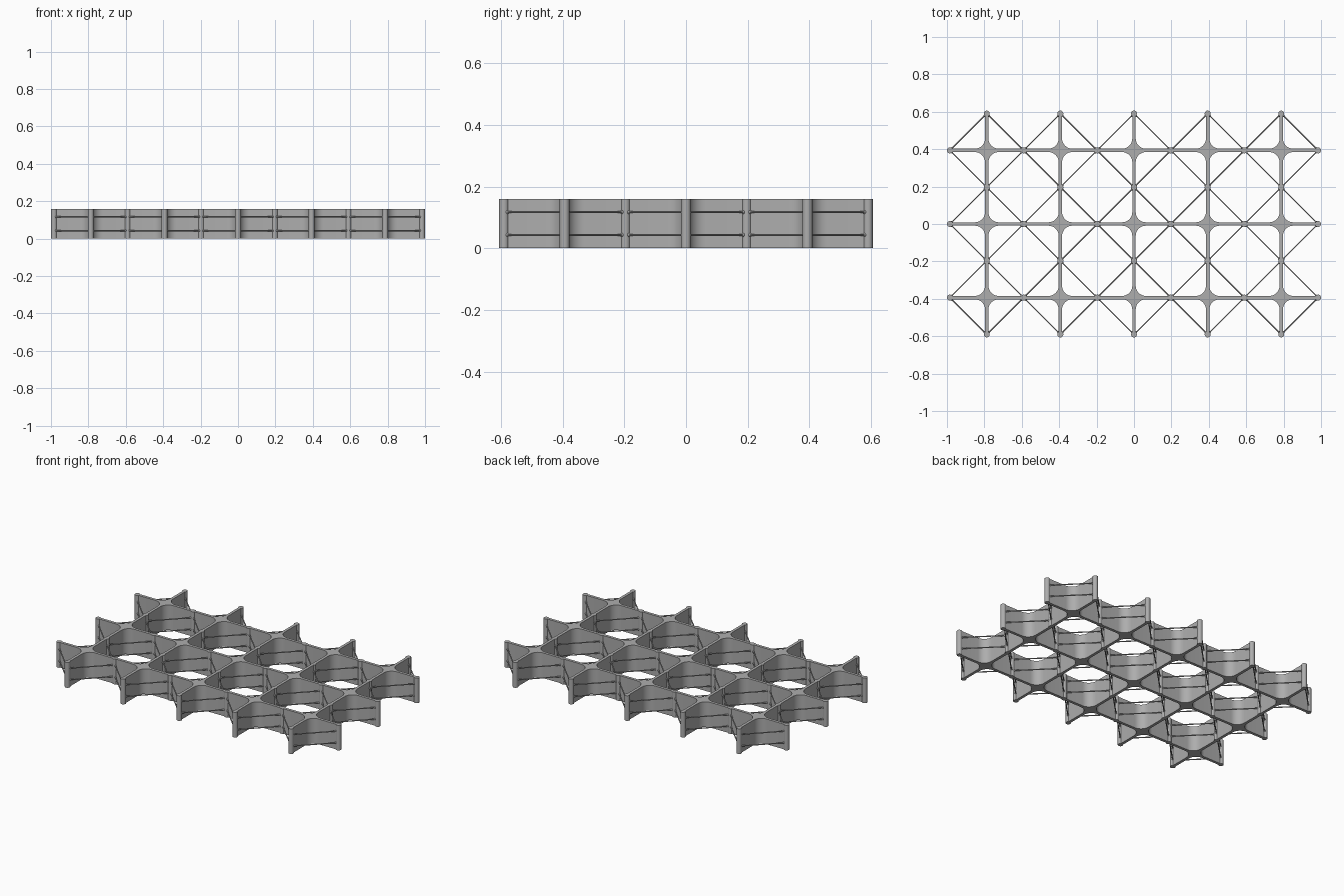
import bpy, bmesh, math
from mathutils import Matrix, Vector

cube = bpy.data.objects.get("Cube")
if cube:
    bpy.data.objects.remove(cube, do_unlink=True)

ARM = 0.1968          # cross centre to arm end
HEIGHT = 0.16
HALF_WALL = 0.009
FILLET = 0.055
POST_R = 0.016
ROD_R = 0.0035
ROD_LEVELS = (0.043, 0.117)

grey = bpy.data.materials.new("light grey")
grey.use_nodes = True
colour = (0.42, 0.42, 0.42, 1)
grey.diffuse_color = colour
grey.node_tree.nodes["Principled BSDF"].inputs["Base Color"].default_value = colour


def finish(bm, name):
    bmesh.ops.recalc_face_normals(bm, faces=bm.faces)
    mesh = bpy.data.meshes.new(name)
    bm.to_mesh(mesh)
    bm.free()
    mesh.materials.append(grey)
    obj = bpy.data.objects.new(name, mesh)
    bpy.context.collection.objects.link(obj)
    bpy.ops.object.select_all(action="DESELECT")
    obj.select_set(True)
    bpy.context.view_layer.objects.active = obj
    bpy.ops.object.shade_smooth_by_angle(angle=math.radians(35))
    return obj


def cylinder(bm, a, b, radius, sides):
    axis = b - a
    turn = axis.to_track_quat("Z", "Y").to_matrix().to_4x4()
    bmesh.ops.create_cone(bm, cap_ends=True, segments=sides, radius1=radius, radius2=radius,
                          depth=axis.length, matrix=Matrix.Translation((a + b) / 2) @ turn)


def cross_outline():
    """Four-armed plan with rounded inner corners."""
    points = []
    centre = HALF_WALL + FILLET
    for quarter in range(4):
        turn = Matrix.Rotation(quarter * math.pi / 2, 3, "Z")
        corner = [Vector((ARM, HALF_WALL, 0))]
        for i in range(9):
            a = -math.pi / 2 - i * math.pi / 16
            corner.append(Vector((centre + FILLET * math.cos(a), centre + FILLET * math.sin(a), 0)))
        corner.append(Vector((HALF_WALL, ARM, 0)))
        points += [turn @ p for p in corner]
    return points


centres = [Vector((2 * ARM * i, 2 * ARM * j, 0)) for i in range(-2, 3) for j in range(-1, 2)]
directions = [Vector((1, 0, 0)), Vector((0, 1, 0)), Vector((-1, 0, 0)), Vector((0, -1, 0))]
up = Vector((0, 0, HEIGHT))

# Cross-shaped walls
bm = bmesh.new()
outline = cross_outline()
for c in centres:
    base = bm.faces.new([bm.verts.new(c + p) for p in outline])
    top = bmesh.ops.extrude_face_region(bm, geom=[base], use_keep_orig=True)
    bmesh.ops.translate(bm, vec=up, verts=[v for v in top["geom"] if isinstance(v, bmesh.types.BMVert)])
finish(bm, "cross_walls")

# Round posts at the arm ends, shared by neighbouring crosses
bm = bmesh.new()
spots = {tuple(round(n, 4) for n in c + d * ARM) for c in centres for d in directions}
for spot in sorted(spots):
    foot = Vector(spot)
    cylinder(bm, foot, foot + up, POST_R, 20)
finish(bm, "end_posts")

# Diagonal tie rods with small ball ends
rods, balls = bmesh.new(), bmesh.new()
for c in centres:
    for k in range(4):
        for z in ROD_LEVELS:
            lift = Vector((0, 0, z))
            a = c + directions[k] * ARM + lift
            b = c + directions[(k + 1) % 4] * ARM + lift
            cylinder(rods, a, b, ROD_R, 10)
            along = (b - a).normalized() * POST_R
            for end in (a + along, b - along):
                bmesh.ops.create_uvsphere(balls, u_segments=10, v_segments=6, radius=0.006,
                                          matrix=Matrix.Translation(end))
finish(rods, "tie_rods")
finish(balls, "rod_end_balls")
